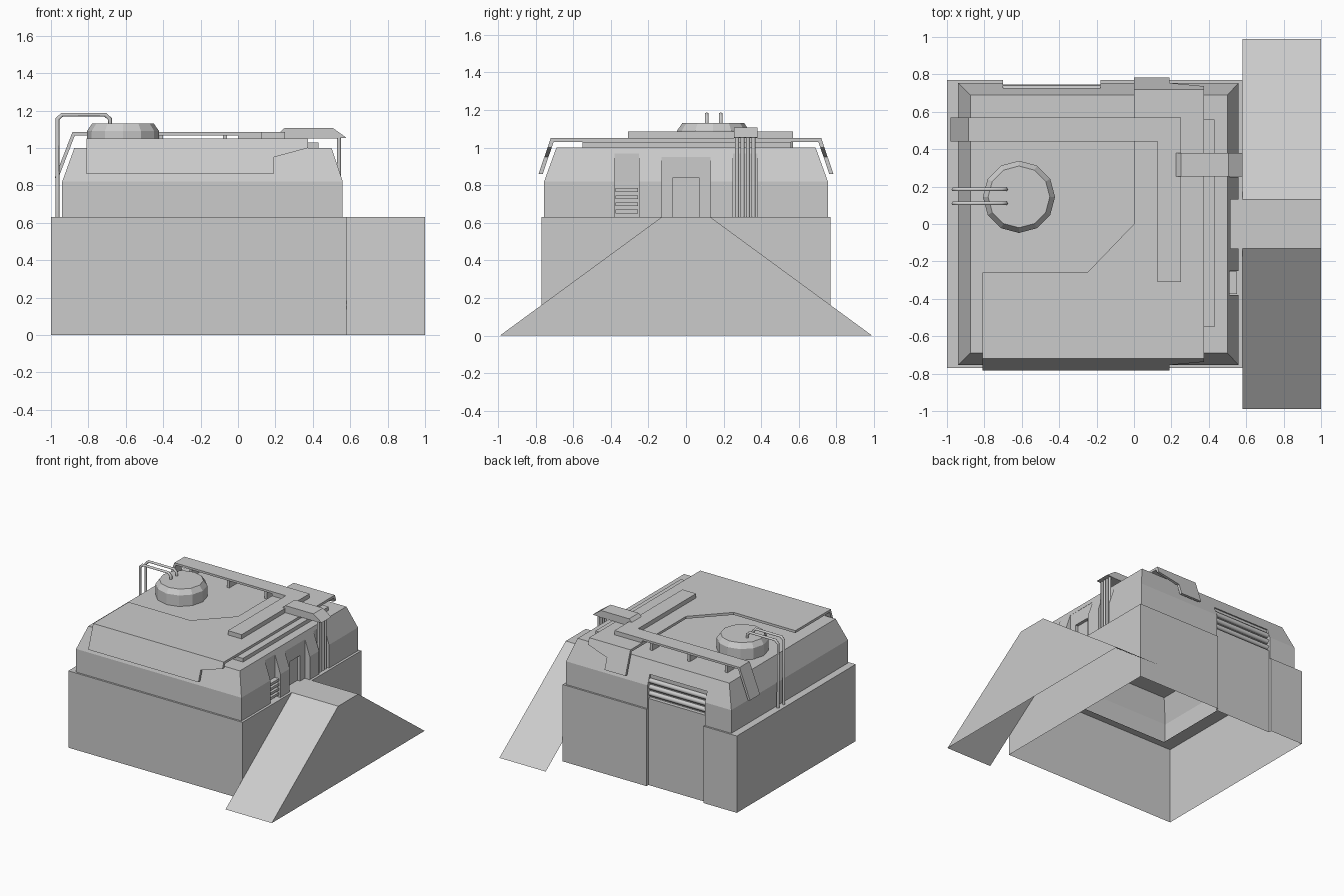
import bpy, bmesh, math
from mathutils import Vector

cube = bpy.data.objects.get("Cube")
if cube:
    bpy.data.objects.remove(cube, do_unlink=True)

GREY = (0.6, 0.6, 0.6, 1)
mat = bpy.data.materials.new("concrete_grey")
mat.use_nodes = True
mat.diffuse_color = GREY
bsdf = next(n for n in mat.node_tree.nodes if n.type == 'BSDF_PRINCIPLED')
bsdf.inputs["Base Color"].default_value = GREY


def link(name, data):
    data.materials.append(mat)
    ob = bpy.data.objects.new(name, data)
    bpy.context.collection.objects.link(ob)
    return ob


def loft(name, loops, start=True, end=True):
    """Join matching loops of points with quads, with optional end caps."""
    bm = bmesh.new()
    rings = [[bm.verts.new(p) for p in loop] for loop in loops]
    for a, b in zip(rings, rings[1:]):
        for i in range(len(a)):
            j = (i + 1) % len(a)
            bm.faces.new((a[i], a[j], b[j], b[i]))
    if start:
        bm.faces.new(rings[0][::-1])
    if end:
        bm.faces.new(rings[-1])
    bmesh.ops.recalc_face_normals(bm, faces=bm.faces)
    me = bpy.data.meshes.new(name)
    bm.to_mesh(me)
    bm.free()
    return link(name, me)


def at_z(pts, z):
    return [(x, y, z) for x, y in pts]


def rect(x0, x1, y0, y1):
    return [(x0, y0), (x1, y0), (x1, y1), (x0, y1)]


def prism(name, pts, z0, z1):
    return loft(name, [at_z(pts, z0), at_z(pts, z1)])


def box(name, x0, x1, y0, y1, z0, z1):
    return prism(name, rect(x0, x1, y0, y1), z0, z1)


def side_profile(name, pts, y0, y1):
    """Extrude an x-z outline along y."""
    return loft(name, [[(x, y, z) for x, z in pts] for y in (y0, y1)])


def pipe(name, pts, r):
    cu = bpy.data.curves.new(name, 'CURVE')
    cu.dimensions = '3D'
    cu.bevel_depth = r
    cu.bevel_resolution = 1
    cu.use_fill_caps = True
    sp = cu.splines.new('POLY')
    sp.points.add(len(pts) - 1)
    for p, co in zip(sp.points, pts):
        p.co = (*co, 1)
    return link(name, cu)


# Hollow base with a shallow notch in the back wall and a ledge on top
def base_outline(x0, x1, y, notch):
    return [(x0, -y), (x1, -y), (x1, y), (-0.18, y), (-0.18, notch),
            (-0.70, notch), (-0.70, y), (x0, y)]


outer = base_outline(-1, 0.58, 0.77, 0.745)
inner = base_outline(-0.89, 0.48, 0.71, 0.70)
loft("base", [at_z(outer, 0), at_z(outer, 0.63), at_z(inner, 0.63)],
     start=False, end=False)

# Earth ramp against the doorway side
ramp = [(-0.99, 0), (-0.13, 0.63), (0.13, 0.63), (0.99, 0)]
ramp_ob = loft("ramp", [[(x, y, z) for y, z in ramp] for x in (0.58, 1.0)], start=False)
bm = bmesh.new()
bm.from_mesh(ramp_ob.data)
under = [f for f in bm.faces if all(v.co.z < 0.01 for v in f.verts)]
bmesh.ops.delete(bm, geom=under, context='FACES')
bm.to_mesh(ramp_ob.data)
bm.free()

# Building body with sloped upper walls
wall = rect(-0.94, 0.56, -0.755, 0.755)
roof = rect(-0.875, 0.50, -0.69, 0.69)
body = loft("building", [at_z(wall, 0.63), at_z(wall, 0.82), at_z(roof, 1.0)])

# Recesses: doorway, inner door, side bays and back vent
cutters = [box("cut_doorway", 0.515, 0.8, -0.13, 0.13, 0.5, 0.95),
           box("cut_door", 0.49, 0.8, -0.07, 0.07, 0.5, 0.84),
           box("cut_vent", -0.70, -0.18, 0.715, 0.9, 0.71, 0.90),
           box("cut_vent_sill", -0.70, -0.18, 0.745, 0.9, 0.5, 0.75)]
for y in (-0.38, 0.25):
    cutters.append(box("cut_bay", 0.51, 0.8, y, y + 0.13, 0.5, 0.97))
for c in cutters:
    c.hide_render = True
    m = body.modifiers.new("cut", 'BOOLEAN')
    m.operation = 'DIFFERENCE'
    m.solver = 'EXACT'
    m.object = c
bpy.context.view_layer.update()
dg = bpy.context.evaluated_depsgraph_get()
carved = bpy.data.meshes.new_from_object(body.evaluated_get(dg))
body.modifiers.clear()
body.data = carved
for c in cutters:
    bpy.data.objects.remove(c, do_unlink=True)

# Open the underside of the building
bm = bmesh.new()
bm.from_mesh(carved)
floor = [f for f in bm.faces if all(v.co.z < 0.632 for v in f.verts)]
bmesh.ops.delete(bm, geom=floor, context='FACES')
bm.to_mesh(carved)
bm.free()

# Armour plate over the roof, with folded flaps front and back
prism("roof_plate", [(-0.81, -0.72), (0.375, -0.72), (0.375, 0.72), (0, 0.72),
                     (0, 0), (-0.25, -0.26), (-0.81, -0.26)], 1.03, 1.05)


def flap(name, left, sign):
    pts = [(left, 1.05), (left, 0.86), (0.19, 0.86), (0.19, 0.95),
           (0.375, 1.0), (0.375, 1.05)]
    loft(name, [[(x, sign * (0.72 + (1.05 - z) * 0.34 - d), z) for x, z in pts]
                for d in (0, 0.022)])


flap("front_flap", -0.81, -1)
flap("back_flap", 0, 1)
box("roof_side_strip", 0.30, 0.43, -0.55, 0.56, 1.0, 1.03)

# Raised duct running across the roof and folding down the left-hand wall
side_profile("duct_cover", [(0.0, 1.085), (-0.885, 1.085), (-0.98, 0.84), (-0.962, 0.835),
                            (-0.872, 1.068), (0.0, 1.068)], 0.44, 0.57)
prism("duct_turn", [(0, 0.44), (0.125, 0.44), (0.125, -0.31), (0.25, -0.31),
                    (0.25, 0.57), (0, 0.57)], 1.05, 1.085)
for x in (-0.75, -0.41, -0.07):
    box("duct_post", x - 0.01, x + 0.01, 0.46, 0.55, 1.0, 1.07)

# Roof tank
def circle(r, z, n=12):
    return [(-0.615 + r * math.sin(math.tau * i / n),
             0.145 + r * math.cos(math.tau * i / n), z) for i in range(n)]


loft("roof_tank", [circle(0.193, 1.0), circle(0.193, 1.09), circle(0.165, 1.13)])

# Twin pipes from the tank down to the ledge
for y in (0.11, 0.185):
    pipe("tank_pipe", [(-0.685, y, 1.12), (-0.685, y, 1.155), (-0.71, y, 1.178),
                       (-0.94, y, 1.178), (-0.965, y, 1.155), (-0.965, y, 0.63)], 0.011)

# Overhanging pipe hood with vertical pipes in the bay
side_profile("pipe_hood", [(0.21, 1.05), (0.21, 1.07), (0.25, 1.108), (0.505, 1.108),
                           (0.58, 1.055), (0.51, 1.05)], 0.255, 0.38)
for i in range(4):
    y = 0.272 + i * 0.029
    pipe("bay_pipe", [(0.54, y, 0.63), (0.54, y, 1.07)], 0.012)

# Slats in the other bay
for i in range(4):
    z = 0.65 + i * 0.038
    box("bay_slat", 0.505, 0.55, -0.375, -0.255, z, z + 0.02)

# Rounded bars in the back vent
for i in range(3):
    z = 0.745 + i * 0.052
    pipe("vent_bar", [(-0.70, 0.722, z), (-0.18, 0.722, z)], 0.02)
